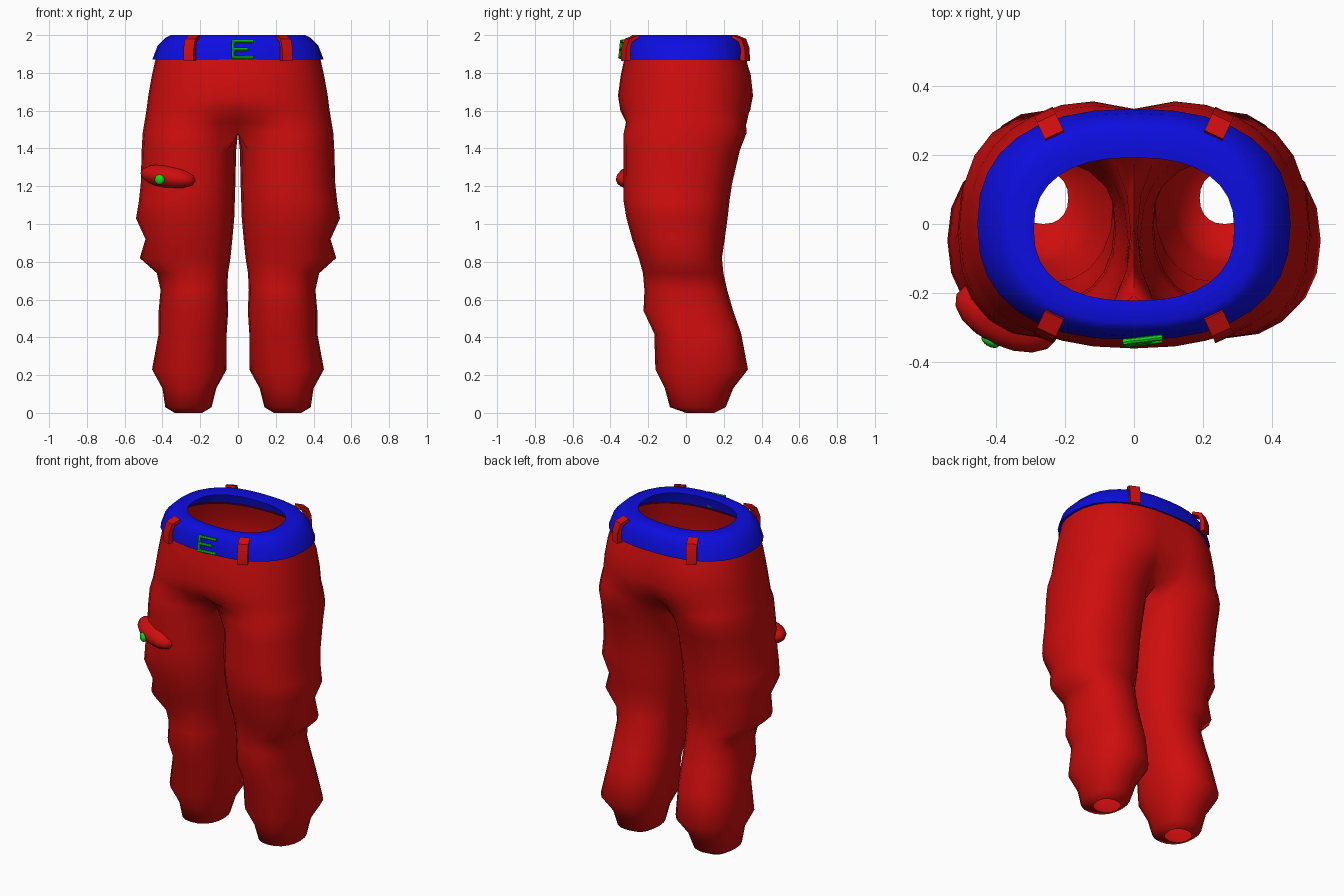
import bpy, bmesh, math
from mathutils import Vector, Matrix

if "Cube" in bpy.data.objects:
    bpy.data.objects.remove(bpy.data.objects["Cube"])


def material(name, rgb):
    m = bpy.data.materials.new(name)
    m.diffuse_color = (*rgb, 1)
    m.use_nodes = True
    m.node_tree.nodes["Principled BSDF"].inputs["Base Color"].default_value = m.diffuse_color
    return m


RED = material("red cloth", (0.62, 0.004, 0.004))
BLUE = material("blue belt", (0.004, 0.004, 0.75))
GREEN = material("green metal", (0.004, 0.7, 0.01))


def finish(name, bm, mat, angle=60):
    bmesh.ops.recalc_face_normals(bm, faces=bm.faces)
    me = bpy.data.meshes.new(name)
    bm.to_mesh(me)
    bm.free()
    me.materials.append(mat)
    ob = bpy.data.objects.new(name, me)
    bpy.context.collection.objects.link(ob)
    bpy.ops.object.select_all(action='DESELECT')
    ob.select_set(True)
    bpy.context.view_layer.objects.active = ob
    bpy.ops.object.shade_smooth_by_angle(angle=math.radians(angle))
    return ob


def sup(angle, n):
    """Unit superellipse point."""
    c, s = math.cos(angle), math.sin(angle)
    return (math.copysign(abs(c) ** (2 / n), c), math.copysign(abs(s) ** (2 / n), s))


def loft(bm, rings):
    """Quads between closed rings of points."""
    rows = [[bm.verts.new(p) for p in r] for r in rings]
    n = len(rows[0])
    for a, b in zip(rows, rows[1:]):
        for i in range(n):
            j = (i + 1) % n
            bm.faces.new((a[i], a[j], b[j], b[i]))


# Trousers: one half, from waist to hem, then mirrored.
# z, inner x, outer x, front y, back y
SECTIONS = [
    (1.88, 0, .435, -.325, .32), (1.79, 0, .455, -.345, .355),
    (1.68, 0, .475, -.36, .368), (1.60, 0, .485, -.36, .358),
    (1.54, 0, .495, -.335, .34), (1.48, 0, .505, -.33, .32),
    (1.39, .010, .51, -.33, .285), (1.21, .014, .515, -.33, .243),
    (1.12, .017, .525, -.33, .23), (1.03, .02, .54, -.315, .22),
    (.92, .03, .49, -.285, .205), (.82, .04, .52, -.25, .19),
    (.74, .053, .43, -.228, .198), (.65, .057, .41, -.22, .218),
    (.54, .052, .42, -.225, .25), (.42, .06, .42, -.168, .292),
    (.23, .06, .455, -.162, .328), (.13, .115, .40, -.112, .25),
    (.03, .14, .385, -.085, .21), (.0, .19, .335, .0, .15),
]
BLEND = {1.60: .12, 1.54: .55}   # pelvis shape fading into leg shape
N = 20


def section(z, xi, xo, yf, yb):
    m = 0 if z > 1.61 else BLEND.get(z, 1)
    cx, rx, cy, ry = (xi + xo) / 2, (xo - xi) / 2, (yf + yb) / 2, (yb - yf) / 2
    pts = []
    for i in range(N):
        k = i if i <= N // 2 else i - N
        # rounded leg section
        c, s = sup(k * math.tau / N, 2.25)
        lx, ly = cx + rx * c, cy + ry * s
        # half pelvis section, open along the middle
        if abs(k) <= 8:
            c, s = sup(k * math.pi / 16, 2.35)
            px, py = xo * c, cy + ry * s
            if s > 0:  # cleft between the two rear lobes
                py -= .035 * max(0, 1 - px / .15) * min(1, (1.88 - z) / .12)
        else:
            px, py = 0, cy + ry * (10 - abs(k)) / 2 * math.copysign(1, k) * .9
        x, y = px + (lx - px) * m, py + (ly - py) * m
        if z >= 1.48 and abs(k) >= 8:
            x = 0
        pts.append(Vector((max(x, 0), y, z)))
    return pts


bm = bmesh.new()
loft(bm, [section(*s) for s in SECTIONS])
middle = [f for f in bm.faces if all(v.co.x < 1e-5 for v in f.verts)]
bmesh.ops.delete(bm, geom=middle, context='FACES')
other = bmesh.ops.duplicate(bm, geom=bm.verts[:] + bm.edges[:] + bm.faces[:])["geom"]
for v in other:
    if isinstance(v, bmesh.types.BMVert):
        v.co.x *= -1
bmesh.ops.remove_doubles(bm, verts=bm.verts, dist=.0005)
finish("trousers", bm, RED, 75)

# Belt: sloped outer wall with a flat top flange and a lip under it
BELT = [(1.875, .425, -.315, .31), (1.872, .453, -.335, .333), (1.945, .425, -.325, .32),
        (1.985, .385, -.305, .295), (2.0, .355, -.285, .27), (1.99, .29, -.222, .192)]
bm = bmesh.new()
rings = []
for z, rx, yf, yb in BELT:
    ring = []
    for i in range(32):
        c, s = sup(i * math.tau / 32, 2.4)
        ring.append((rx * c, (yf + yb) / 2 + (yb - yf) / 2 * s, z))
    rings.append(ring)
loft(bm, rings)
finish("belt", bm, BLUE, 50)

# Belt loops: bent straps that follow the wall and fold over the top
# (distance outward, height)
STRAP = [(.0, 1.865), (.03, 1.862), (.027, 1.93), (.008, 1.98), (-.045, 2.0),
         (-.05, 1.985), (-.01, 1.965), (.002, 1.93)]
for sx in (-1, 1):
    for sy, tag in ((-1, "front"), (1, "back")):
        out = Vector((sx * .42, sy * .9, 0)).normalized()
        side = Vector((-out.y, out.x, 0))
        base = Vector((sx * .25, sy * .302 - .003, 0))
        bm = bmesh.new()
        ends = []
        for w in (-.03, .03):
            ends.append([bm.verts.new(base + out * d + side * w + Vector((0, 0, z)))
                         for d, z in STRAP])
        for e in ends:
            bm.faces.new(e)
        for i in range(len(STRAP)):
            j = (i + 1) % len(STRAP)
            bm.faces.new((ends[0][i], ends[0][j], ends[1][j], ends[1][i]))
        finish(f"{tag}_belt_loop_{'left' if sx < 0 else 'right'}", bm, RED, 30)

# Buckle: three bars and a spine, slightly turned
bm = bmesh.new()
for a, b in (((-.025, 1.883), (-.025, 1.967)), ((-.025, 1.967), (.075, 1.967)),
             ((-.025, 1.883), (.075, 1.883)), ((-.025, 1.925), (.045, 1.925))):
    def place(p):
        return Vector((p[0], -.349 + .12 * (p[0] + .025) + .1 * (p[1] - 1.883), p[1]))
    p, q = place(a), place(b)
    d = q - p
    mat = Matrix.Translation((p + q) / 2) @ d.to_track_quat('Z', 'Y').to_matrix().to_4x4()
    bmesh.ops.create_cone(bm, cap_ends=True, segments=8, radius1=.009, radius2=.009,
                          depth=d.length + .014, matrix=mat)
finish("buckle", bm, GREEN, 40)

# Side pocket flap and its button, on one thigh only
def blob(name, loc, size, turn, mat, tilt=0):
    bm = bmesh.new()
    m = (Matrix.Translation(loc) @ Matrix.Rotation(math.radians(turn), 4, 'Z')
         @ Matrix.Rotation(math.radians(tilt), 4, 'Y') @ Matrix.Diagonal((*size, 1)))
    bmesh.ops.create_uvsphere(bm, u_segments=16, v_segments=8, radius=1, matrix=m)
    finish(name, bm, mat, 80)


blob("pocket_flap", (-.37, -.27, 1.25), (.16, .085, .062), -25, RED, 8)
blob("pocket_button", (-.415, -.338, 1.235), (.029, .017, .027), -30, GREEN)
